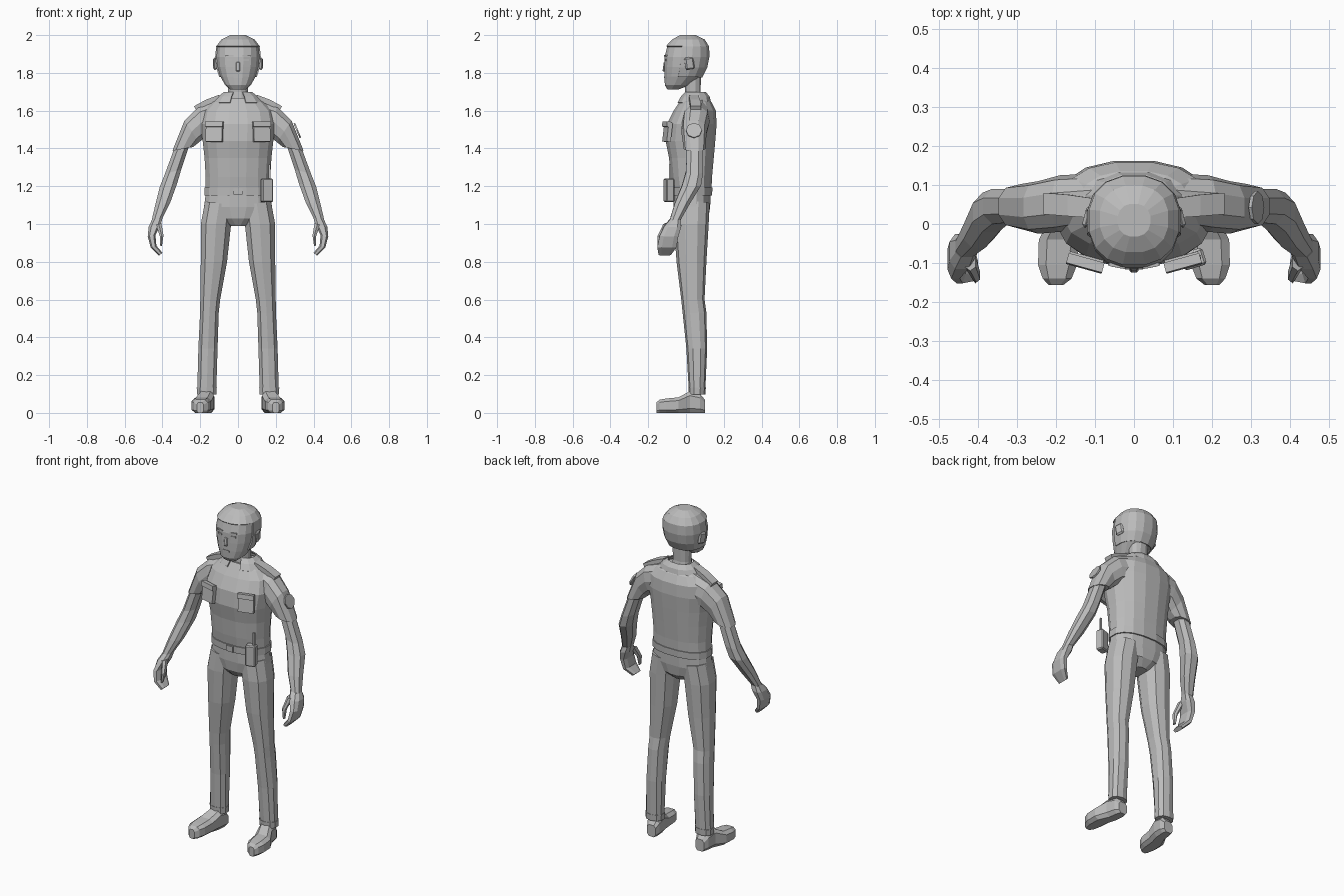
import bpy, bmesh, math
from mathutils import Vector, Euler

grey = bpy.data.materials.new("plain_grey")
grey.diffuse_color = (0.5, 0.5, 0.5, 1)


def finish(name, bm, mirror=False, thick=0):
    bmesh.ops.recalc_face_normals(bm, faces=bm.faces)
    mesh = bpy.data.meshes.new(name)
    bm.to_mesh(mesh)
    bm.free()
    mesh.materials.append(grey)
    ob = bpy.data.objects.new(name, mesh)
    bpy.context.collection.objects.link(ob)
    if thick:
        m = ob.modifiers.new("thickness", 'SOLIDIFY')
        m.thickness, m.offset = thick, 1
    if mirror:
        m = ob.modifiers.new("mirror", 'MIRROR')
        m.use_clip = False
        m.use_mirror_merge = False
    return ob


def oval(c, u, v, n, p):
    """Closed ring round c with half axes u and v; a low p is boxier."""
    k = math.cos(math.pi / n) ** p if n % 4 == 0 else 1
    f = lambda t: math.copysign(abs(t) ** p, t) / k
    return [c + u * f(math.cos(a)) + v * f(math.sin(a))
            for a in (math.tau * (i + 0.5) / n for i in range(n))]


def span(x0, z0, x1, z1, y0, y1, n, p):
    """Ring between two points in the xz plane, reaching from y0 to y1."""
    c = Vector(((x0 + x1) / 2, (y0 + y1) / 2, (z0 + z1) / 2))
    return oval(c, Vector((x1 - x0, 0, z1 - z0)) / 2, Vector((0, (y1 - y0) / 2, 0)), n, p)


def loft(rings, caps=True):
    bm = bmesh.new()
    vs = [[bm.verts.new(q) for q in r] for r in rings]
    n = len(vs[0])
    for a, b in zip(vs, vs[1:]):
        for i in range(n):
            bm.faces.new((a[i], a[(i + 1) % n], b[(i + 1) % n], b[i]))
    if caps:
        bm.faces.new(vs[0])
        bm.faces.new(vs[-1])
    return bm


def body(rows, n=16, p=0.85):
    """Centred rings from rows of z, half width, front y, back y."""
    return [span(-w, z, w, z, a, b, n, p) for z, w, a, b in rows]


def limb(name, rows, n=8, p=0.85):
    return finish(name, loft([span(*r, n, p) for r in rows]), True)


def box(name, pos, size, rot=(0, 0, 0), mirror=False, bevel=0.0, segments=1):
    bm = bmesh.new()
    bmesh.ops.create_cube(bm, size=1)
    bmesh.ops.scale(bm, vec=size, verts=bm.verts)
    if bevel:
        bmesh.ops.bevel(bm, geom=bm.edges[:], offset=bevel, segments=segments, affect='EDGES')
    bmesh.ops.rotate(bm, matrix=Euler(rot).to_matrix(), verts=bm.verts)
    bmesh.ops.translate(bm, vec=pos, verts=bm.verts)
    return finish(name, bm, mirror)


# Shirt body
finish("shirt", loft(body([
    (1.185, .172, -.07, .135), (1.25, .171, -.08, .138), (1.35, .177, -.09, .147),
    (1.44, .187, -.108, .155), (1.53, .2, -.1, .162), (1.6, .185, -.065, .158),
    (1.645, .14, -.035, .135), (1.668, .09, -.02, .11)])))

# Sleeves, then bare arms and hands
limb("sleeve", [
    (.1, 1.47, .08, 1.672, 0, .13), (.17, 1.46, .21, 1.622, -.02, .125),
    (.205, 1.43, .285, 1.55, -.025, .11), (.235, 1.408, .35, 1.387, -.012, .102)], 10)
limb("arm", [
    (.25, 1.44, .33, 1.42, .005, .09), (.3, 1.29, .387, 1.265, 0, .09),
    (.322, 1.215, .413, 1.2, -.02, .08), (.36, 1.11, .437, 1.105, -.06, .02),
    (.4, 1.03, .457, 1.02, -.085, -.028)])
limb("hand", [
    (.4, 1.03, .457, 1.02, -.085, -.028), (.41, .995, .473, .985, -.115, -.025),
    (.437, .94, .478, .935, -.14, -.04), (.432, .885, .462, .875, -.152, -.05),
    (.4, .848, .418, .832, -.145, -.08)], 8, .7)
limb("thumb", [
    (.404, 1.005, .436, .995, -.12, -.075), (.393, .94, .415, .935, -.15, -.115),
    (.402, .885, .412, .882, -.152, -.13)], 6)

# Trousers
finish("hips", loft(body([
    (.99, .05, -.03, .08), (1.03, .13, -.058, .118), (1.09, .18, -.066, .128),
    (1.165, .17, -.066, .13)])))
limb("trouser_leg", [
    (.02, 1.1, .178, 1.12, -.062, .125), (.033, 1, .2, 1, -.065, .12),
    (.055, .8, .2, .8, -.05, .108), (.092, .6, .202, .6, -.025, .098),
    (.1, .53, .203, .53, -.018, .108), (.106, .34, .212, .34, .002, .112),
    (.113, .115, .218, .115, .015, .102)], 10)
limb("trouser_cuff", [
    (.11, .135, .221, .135, .012, .105), (.112, .098, .219, .098, .014, .103)], 10)

# Shoes, sliced from heel to toe
finish("shoe", loft([oval(Vector((cx, y, h / 2)), Vector((w, 0, 0)), Vector((0, 0, h / 2)), 8, .6)
    for y, cx, w, h in [(.1, .162, .028, .07), (.075, .164, .04, .1), (.02, .17, .043, .115),
                        (-.04, .192, .052, .082), (-.105, .196, .05, .076),
                        (-.14, .197, .037, .07), (-.157, .2, .018, .055)]]), True)

# Belt, buckle and radio with antenna
finish("belt", loft(body([(1.152, .178, -.074, .138), (1.193, .178, -.076, .14)])))
box("buckle", (0, -.077, 1.172), (.045, .012, .034))
box("radio", (.152, -.09, 1.178), (.06, .045, .125), (0, 0, .3), bevel=.006)
box("radio_antenna", (.166, -.085, 1.275), (.011, .011, .08))

# Chest pockets with flaps
box("pocket", (.125, -.098, 1.485), (.09, .022, .1), (-.12, 0, .27), True)
box("pocket_flap", (.125, -.101, 1.528), (.095, .026, .028), (-.12, 0, .27), True)

# Shoulder straps and sleeve badge
limb("shoulder_strap", [
    (.098, 1.655, .1, 1.684, .015, .065), (.165, 1.63, .17, 1.658, .02, .075),
    (.22, 1.6, .232, 1.624, .025, .08)], 4, 1)
badge = bmesh.new()
bmesh.ops.create_circle(badge, cap_ends=True, segments=8, radius=.042)
bmesh.ops.rotate(badge, matrix=Euler((0, 1.18, 0)).to_matrix(), verts=badge.verts)
bmesh.ops.translate(badge, vec=(.318, .042, 1.497), verts=badge.verts)
finish("sleeve_badge", badge, thick=.009)

# Neck and open collar
finish("neck", loft(body([(1.63, .06, -.015, .09), (1.7, .052, -.005, .077),
                          (1.8, .055, -.01, .08)], 12)))
collar = loft(body([(1.64, .125, -.04, .128), (1.672, .1, -.022, .12),
                    (1.695, .07, .0, .1)], 12), False)
bmesh.ops.delete(collar, context='FACES',
                 geom=[f for f in collar.faces if f.calc_center_median().y < -.01
                       and abs(f.calc_center_median().x) < .06])
finish("collar", collar, thick=.006)

# Head, with the hair as a raised shell over its upper and rear faces
skull = [(1.712, .04, -.098, -.04), (1.735, .068, -.112, .02), (1.78, .093, -.114, .08),
         (1.83, .108, -.114, .106), (1.885, .114, -.113, .117), (1.938, .109, -.1, .116),
         (1.972, .083, -.068, .094), (1.993, .04, -.03, .05)]
finish("head", loft(body(skull)))
hair = loft(body(skull))
bare = []
for f in hair.faces:
    c = f.calc_center_median()
    if c.z < 1.94 and (c.y < -.035 or c.z < 1.79):
        bare.append(f)
bmesh.ops.delete(hair, context='FACES', geom=bare)
finish("hair", hair, thick=.007)

# Ears and face
box("ear", (.119, .018, 1.85), (.018, .05, .066), (.15, 0, .25), True, .008)
box("nose", (0, -.113, 1.832), (.022, .016, .05), (-.15, 0, 0), bevel=.004)
box("eye", (.043, -.108, 1.868), (.03, .008, .01), (0, 0, .2), True)
box("eyebrow", (.044, -.107, 1.89), (.042, .009, .008), (0, 0, .2), True)
box("mouth", (0, -.113, 1.778), (.045, .008, .008))
